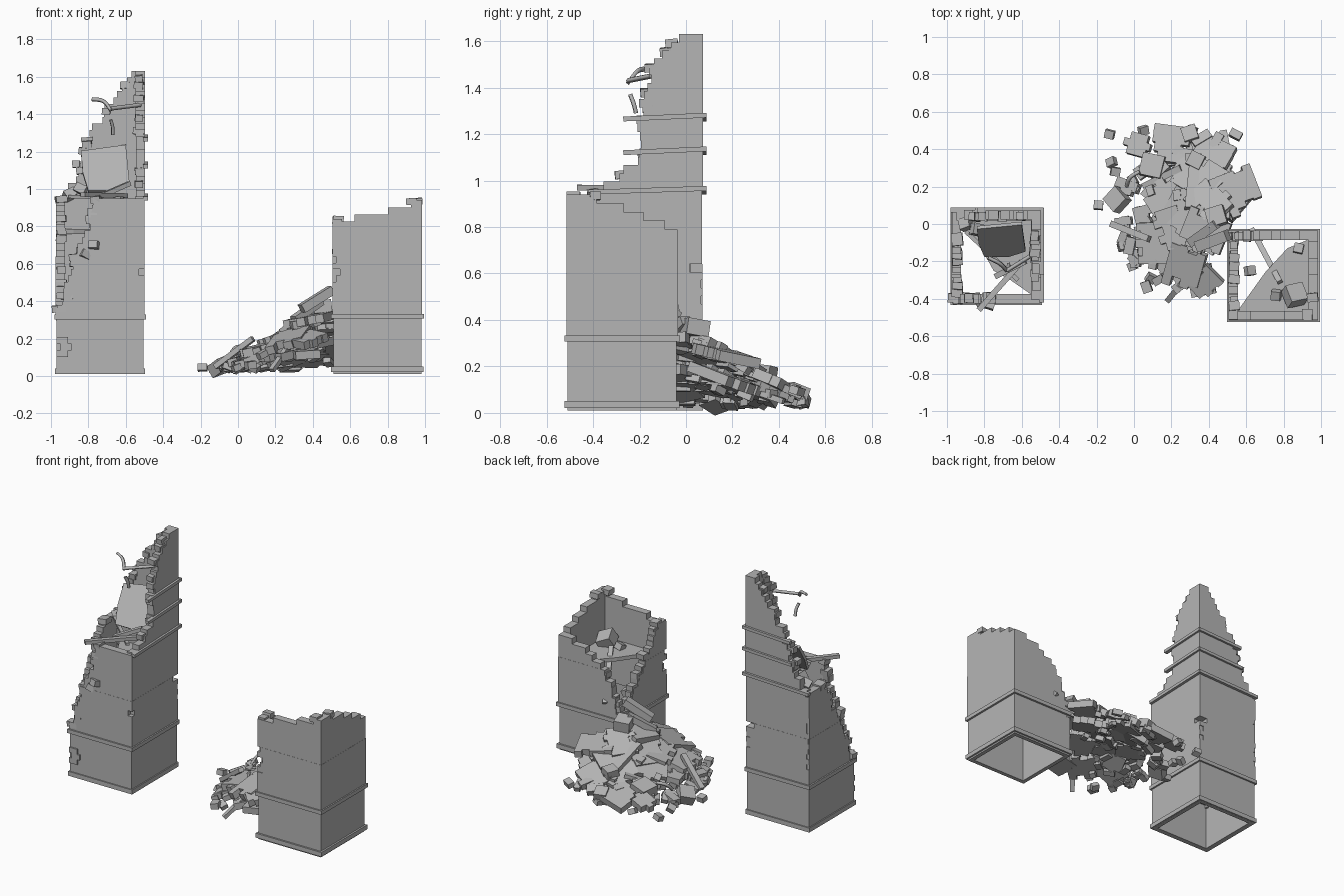
import bpy, bmesh, math, random
from mathutils import Matrix, Vector, Euler

random.seed(7)
cube = bpy.data.objects.get("Cube")
if cube:
    bpy.data.objects.remove(cube)

stone = bpy.data.materials.new("grey stone")
stone.use_nodes = True
GREY = (0.46, 0.46, 0.46, 1)
stone.diffuse_color = GREY
stone.node_tree.nodes["Principled BSDF"].inputs["Base Color"].default_value = GREY

COURSE = 0.036   # height of one brick course
THICK = 0.05     # upper wall thickness
THIN = 0.028     # plinth wall thickness
rnd = random.uniform


def finish(bm, name):
    bmesh.ops.recalc_face_normals(bm, faces=bm.faces)
    me = bpy.data.meshes.new(name)
    bm.to_mesh(me)
    bm.free()
    me.materials.append(stone)
    bpy.context.collection.objects.link(bpy.data.objects.new(name, me))


def box(bm, loc, size, rot=Matrix()):
    m = Matrix.Translation(loc) @ rot.to_4x4() @ Matrix.Diagonal((*size, 1))
    bmesh.ops.create_cube(bm, size=1, matrix=m)


def beam(bm, a, b, w):
    a, b = Vector(a), Vector(b)
    rot = (b - a).to_track_quat('X', 'Z').to_matrix()
    box(bm, (a + b) / 2, ((b - a).length, w, w * 0.8), rot)


def prism(bm, points, depth, m):
    """Extrude a flat outline along its local z and place it with m."""
    rings = [[bm.verts.new(m @ Vector((x, y, z))) for x, y in points] for z in (0, depth)]
    bm.faces.new(rings[0])
    bm.faces.new(rings[1][::-1])
    n = len(points)
    for i in range(n):
        j = (i + 1) % n
        bm.faces.new((rings[0][i], rings[0][j], rings[1][j], rings[1][i]))


def tumble(amount):
    return Euler([rnd(-amount, amount) for _ in range(3)]).to_matrix()


def edge_at(keys, z):
    """Position of a wall edge at height z, and whether it is broken there."""
    if z <= keys[0][0]:
        return keys[0][1], False
    for (z0, u0), (z1, u1) in zip(keys, keys[1:]):
        if z <= z1:
            return u0 + (u1 - u0) * (z - z0) / (z1 - z0), abs(u1 - u0) > 0.001
    return keys[-1][1], False


def wall(name, along, pos, out, left, right, top, gaps=()):
    """Stepped wall. gaps: (side, low, high, depth) for bricks missing at an edge."""
    bm = bmesh.new()
    levels = [z for z in (0.01, 0.33, 0.64, 0.96, 1.28) if z < top - 0.02] + [top]
    for k, (low, high) in enumerate(zip(levels, levels[1:])):
        count = max(1, round((high - low) / COURSE))
        shift = 0.003 * (k % 2) + 0.002 * k
        sides = ([], [])
        for i in range(count):
            z0 = low + (high - low) * i / count
            z1 = low + (high - low) * (i + 1) / count
            zm = (z0 + z1) / 2
            for s, keys in enumerate((left, right)):
                u, broken = edge_at(keys, zm)
                inward = 1 - 2 * s
                if broken:
                    u += rnd(-0.02, 0.02)
                elif along == 'x':
                    u -= inward * shift
                for side, g0, g1, depth in gaps:
                    if side == s and g0 < zm < g1:
                        u += inward * depth * random.choice((0, 0.5, 1))
                sides[s].extend([(u, z0), (u, z1)])
                # loose bricks left standing on the broken edge
                if broken and random.random() < 0.5:
                    p = [u + rnd(0, 0.03) * inward, pos - out * THICK / 2]
                    size = [rnd(0.04, 0.07), THICK * rnd(0.8, 1.2)]
                    if along == 'y':
                        p.reverse()
                        size.reverse()
                    box(bm, (*p, zm + 0.012), (*size, COURSE), tumble(0.12))
        face = pos + out * shift
        if along == 'x':
            m = Matrix(((1, 0, 0, 0), (0, 0, -out, face), (0, 1, 0, 0), (0, 0, 0, 1)))
        else:
            m = Matrix(((0, 0, -out, face), (1, 0, 0, 0), (0, 1, 0, 0), (0, 0, 0, 1)))
        prism(bm, sides[0] + sides[1][::-1], THICK if k else THIN, m)
    finish(bm, name)


def band(name, x0, x1, y0, y1, z, h, grow):
    """Square moulding running round a tower."""
    bm = bmesh.new()
    w = THIN + grow
    cx, cy = (x0 + x1) / 2, (y0 + y1) / 2
    for y in (y0 - grow + w / 2, y1 + grow - w / 2):
        box(bm, (cx, y, z), (x1 - x0 + 2 * grow, w, h))
    for x in (x0 - grow + w / 2, x1 + grow - w / 2):
        box(bm, (x, cy, z), (w, y1 - y0 - 2 * THIN, h))
    finish(bm, name)


# Tall tower
X0, X1, Y0, Y1 = -0.97, -0.505, -0.42, 0.065
wall("tall_front_wall", 'x', Y0, -1,
     [(0.3, X0), (0.5, -0.91), (0.65, -0.87), (0.78, -0.81), (0.94, -0.79)],
     [(0, X1)], 0.95, [(1, 0.42, 0.64, 0.06)])
wall("tall_back_wall", 'x', Y1, 1,
     [(0.93, X0), (0.99, -0.9), (1.1, -0.86), (1.3, -0.78), (1.48, -0.68),
      (1.58, -0.6), (1.62, -0.56)],
     [(0, X1)], 1.63, [(1, 0.42, 0.64, 0.06), (0, 0.4, 0.8, 0.02)])
wall("tall_left_wall", 'y', X1, 1,
     [(0.9, Y0), (0.97, -0.36), (1.05, -0.25), (1.1, -0.2), (1.38, -0.19),
      (1.5, -0.13), (1.6, -0.03)],
     [(0, Y1)], 1.63, [(1, 0.42, 0.64, 0.05), (0, 0.42, 0.64, 0.05)])
wall("tall_right_wall", 'y', X0, -1,
     [(0.3, Y0), (0.5, -0.33), (0.7, -0.22), (0.95, -0.1)], [(0, Y1)], 0.95)
band("tall_base_band", X0, X1, Y0, Y1, 0.026, 0.03, 0.008)
band("tall_middle_band", X0, X1, Y0, Y1, 0.315, 0.026, 0.012)

# Sloping ledges on the surviving corner of the tall tower
bm = bmesh.new()
for z, xa, ya in ((0.96, -0.98, -0.42), (1.13, -0.85, -0.27), (1.275, -0.84, -0.27)):
    beam(bm, (X1 + 0.01, ya, z - 0.01), (X1 + 0.01, Y1 + 0.02, z + 0.006), 0.026)
    beam(bm, (xa, Y1 + 0.01, z - 0.01), (X1 + 0.02, Y1 + 0.01, z + 0.006), 0.026)
finish(bm, "tall_ledges")

# Short tower
A0, A1, B0, B1 = 0.51, 0.98, -0.51, -0.04
wall("short_front_wall", 'x', B0, -1,
     [(0.83, A0), (0.85, 0.65), (0.88, 0.8), (0.91, 0.88), (0.94, 0.95)],
     [(0, A1)], 0.94, [(0, 0.46, 0.64, 0.04)])
wall("short_left_wall", 'y', A1, 1, [(0, B0)],
     [(0.78, B1), (0.82, -0.12), (0.87, -0.25), (0.93, -0.4)], 0.94)
wall("short_back_wall", 'x', B1, 1,
     [(0.3, A0), (0.42, 0.55), (0.6, 0.62), (0.72, 0.75), (0.79, 0.93)],
     [(0, A1)], 0.79)
wall("short_right_wall", 'y', A0, -1, [(0, B0)],
     [(0.3, B1), (0.42, -0.12), (0.52, -0.2), (0.7, -0.34), (0.84, -0.43)], 0.84,
     [(0, 0.46, 0.64, 0.04)])
band("short_base_band", A0, A1, B0, B1, 0.036, 0.03, 0.012)
band("short_middle_band", A0, A1, B0, B1, 0.32, 0.026, 0.014)

# Broken floors and fallen slabs inside the towers
bm = bmesh.new()
prism(bm, [(X0 + .04, Y1 - .04), (X1 - .04, Y1 - .04), (X1 - .04, Y0 + .04),
           (-0.66, -0.3), (-0.75, -0.25), (-0.88, -0.02)], 0.025, Matrix.Translation((0, 0, 0.76)))
prism(bm, [(0.55, -0.47), (0.94, -0.47), (0.94, -0.08), (0.82, -0.13), (0.7, -0.26)],
      0.025, Matrix.Translation((0, 0, 0.6)))
finish(bm, "broken_floors")
bm = bmesh.new()
lean = Matrix.Translation((-0.7, -0.16, 0.98)) @ Matrix.Rotation(math.radians(55), 4, 'X')
prism(bm, [(-0.1, 0), (0.03, 0), (0.12, 0.05), (0.1, 0.3), (-0.14, 0.26), (-0.13, 0.12)], 0.02, lean)
finish(bm, "leaning_slab")
bm = bmesh.new()
beam(bm, (-0.83, -0.46, 0.97), (-0.6, -0.2, 0.965), 0.03)
beam(bm, (-0.74, -0.28, 0.96), (-0.58, -0.2, 1.03), 0.03)
beam(bm, (-0.9, -0.04, 0.96), (-0.62, -0.3, 0.95), 0.022)
beam(bm, (0.63, -0.03, 0.42), (0.78, -0.31, 0.66), 0.03)
finish(bm, "fallen_beams")
bm = bmesh.new()
for x, y, z, s in ((0.86, -0.38, 0.66, 0.1), (0.76, -0.38, 0.64, 0.05), (0.62, -0.25, 0.42, 0.05),
                   (0.88, -0.13, 0.64, 0.05), (-0.9, 0.0, 0.97, 0.06), (-0.84, -0.03, 1.0, 0.06),
                   (-0.77, -0.43, 0.7, 0.05), (-0.82, -0.41, 0.65, 0.05)):
    box(bm, (x, y, z), (s, s, s * 0.8), tumble(0.5))
finish(bm, "tower_debris")

# Bricks standing slightly proud of the tall tower's plinth
bm = bmesh.new()
for x, z in ((-0.94, 0.19), (-0.92, 0.155), (-0.94, 0.12)):
    box(bm, (x, Y0, z), (0.06, 0.02, COURSE))
finish(bm, "plinth_bricks")


# Bent iron bars hanging near the top and in the rubble
def bent_bar(name, points):
    cu = bpy.data.curves.new(name, 'CURVE')
    cu.dimensions = '3D'
    cu.bevel_depth = 0.011
    cu.bevel_resolution = 0
    cu.resolution_u = 3
    sp = cu.splines.new('BEZIER')
    sp.bezier_points.add(len(points) - 1)
    for bp, p in zip(sp.bezier_points, points):
        bp.co = p
        bp.handle_left_type = bp.handle_right_type = 'AUTO'
    cu.use_fill_caps = True
    cu.materials.append(stone)
    bpy.context.collection.objects.link(bpy.data.objects.new(name, cu))


bent_bar("bent_bar_top", [(-0.78, -0.18, 1.48), (-0.72, -0.21, 1.47), (-0.68, -0.25, 1.42)])
bent_bar("bent_bar_side", [(-0.68, -0.25, 1.43), (-0.6, -0.2, 1.44), (-0.52, -0.15, 1.45)])
bent_bar("bent_bar_low", [(-0.68, -0.24, 1.37), (-0.67, -0.225, 1.33), (-0.67, -0.215, 1.29)])
bent_bar("bent_bar_rubble", [(-0.04, 0.2, 0.1), (-0.02, 0.25, 0.15), (0.03, 0.28, 0.16)])

# Rubble pile sloping away from the collapsed corner
PEAK = Vector((0.5, -0.03))


def pile(x, y):
    return max(0.04, 0.42 - 0.6 * (Vector((x, y)) - PEAK).length)


def slope_rot(x, y, spin):
    d = (Vector((x, y)) - PEAK).normalized()
    tilt = Matrix.Rotation(math.radians(rnd(5, 32)), 3, Vector((-d.y, d.x, 0)))
    return tilt @ Matrix.Rotation(spin, 3, 'Z')


def stepped_chunk(bm, x, y, z, w, l, t):
    """Piece of masonry with ragged, stepped sides."""
    sides = ([], [])
    rows = max(2, round(l / 0.045))
    for i in range(rows):
        v0, v1 = (l * (i + k) / rows - l / 2 for k in (0, 1))
        for s in (0, 1):
            u = (w / 2 - rnd(0, 0.25) * w) * (2 * s - 1)
            sides[s].extend([(u, v0), (u, v1)])
    rot = slope_rot(x, y, rnd(0, 3)).to_4x4()
    prism(bm, sides[0] + sides[1][::-1], t, Matrix.Translation((x, y, z)) @ rot)


bm = bmesh.new()
for x, y, w, l in ((.54, .18, .3, .24), (.2, .42, .22, .2), (.42, .36, .22, .18), (.3, .27, .2, .2),
                   (.17, .14, .2, .2), (.13, -.1, .24, .22), (.28, -.22, .26, .2), (.38, -.05, .24, .24),
                   (.28, .06, .24, .22), (.42, .12, .22, .22), (.02, .42, .16, .12), (.38, -.3, .16, .16),
                   (.05, .02, .15, .15), (.4, .22, .2, .2), (.22, -.02, .22, .22)):
    z = pile(x, y)
    stepped_chunk(bm, x, y, max(0.06, z - 0.07), w, l, 0.045)
    if z > 0.16:
        stepped_chunk(bm, x - 0.02, y, max(0.07, z * 0.4), w, l, 0.045)
finish(bm, "rubble_chunks")

bm = bmesh.new()
for x, y, s in ((.1, .31, .12), (-.09, .13, .1), (.3, .48, .08), (.44, .04, .1), (.33, .34, .08)):
    box(bm, (x, y, pile(x, y)), (s, s, s * 0.7), slope_rot(x, y, rnd(0, 3)))
for i in range(80):
    a, r = math.radians(rnd(85, 222)), 0.63 * math.sqrt(rnd(0.02, 1))
    x, y = PEAK.x + r * math.cos(a), PEAK.y + r * math.sin(a) * 0.85
    s = rnd(0.035, 0.055)
    z = max(0.045, pile(x, y) * rnd(0.3, 0.95))
    if y > 0 or x < 0.46:
        box(bm, (x, y, z), (s * rnd(1, 2.2), s, s * 0.8), slope_rot(x, y, rnd(0, 3)))
for x, y in ((-.13, .48), (-.19, .1), (-.1, .28), (.09, -.29), (.05, .5), (-.06, -.12), (-.12, .33), (.31, .5)):
    box(bm, (x, y, 0.045), (0.05, 0.045, 0.035), tumble(0.5))
finish(bm, "rubble_bricks")

bm = bmesh.new()
for a, b, w in (((.18, -.41, .03), (.3, -.26, .2), .03), ((.45, .22, .12), (.52, .42, .05), .03),
                ((.3, .08, .27), (.33, .37, .14), .06), ((.05, .2, .1), (.25, .3, .16), .035),
                ((.34, -.12, .36), (.5, -.06, .46), .06), ((-.12, 0, .05), (.08, -.08, .2), .035),
                ((.3, -.1, .3), (.44, 0, .4), .05)):
    beam(bm, a, b, w)
finish(bm, "rubble_beams")
